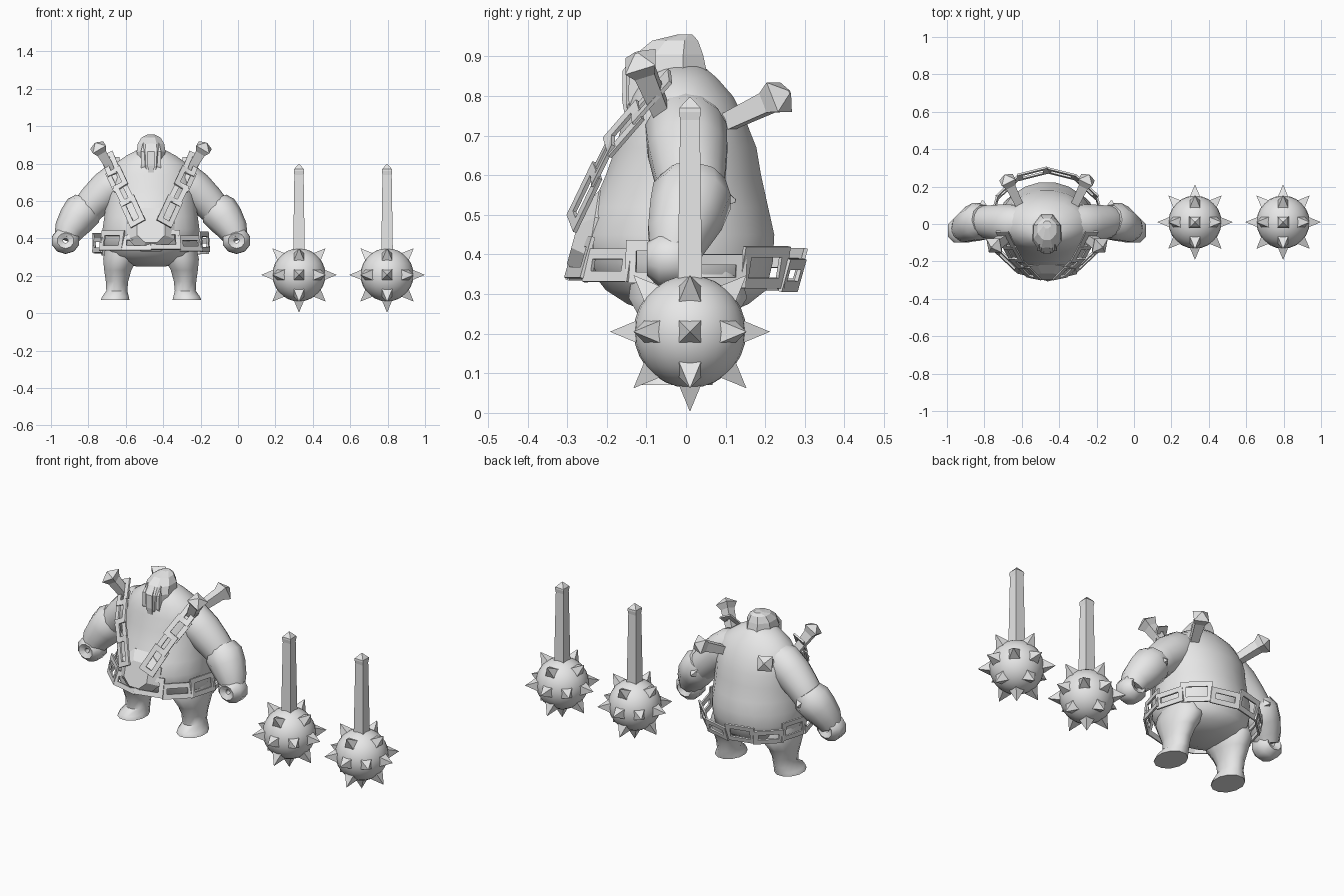
import bpy, bmesh, math
from mathutils import Vector, Matrix

if "Cube" in bpy.data.objects:
    bpy.data.objects.remove(bpy.data.objects["Cube"])

CX = -0.465  # centre of the figure
V = Vector
grey = bpy.data.materials.new("plain_grey")
grey.diffuse_color = (0.8, 0.8, 0.8, 1)
grey.use_nodes = True
grey.node_tree.nodes["Principled BSDF"].inputs["Base Color"].default_value = grey.diffuse_color


def finish(name, bm, smooth=None):
    bmesh.ops.recalc_face_normals(bm, faces=bm.faces)
    me = bpy.data.meshes.new(name)
    bm.to_mesh(me)
    bm.free()
    me.materials.append(grey)
    if smooth:
        me.shade_smooth()
        me.set_sharp_from_angle(angle=math.radians(smooth))
    ob = bpy.data.objects.new(name, me)
    bpy.context.collection.objects.link(ob)
    return ob


def skin(bm, rings):
    """Bridge a list of equal-length rings and cap both ends."""
    vr = [[bm.verts.new(p) for p in r] for r in rings]
    n = len(vr[0])
    for a, b in zip(vr, vr[1:]):
        for i in range(n):
            j = (i + 1) % n
            bm.faces.new((a[i], a[j], b[j], b[i]))
    bm.faces.new(vr[0])
    bm.faces.new(vr[-1])


def stack(name, rows, sides, smooth=None, x=CX):
    """Horizontal ellipses: (z, centre x, half width, front y, back y)."""
    bm = bmesh.new()
    rings = []
    for z, cx, hx, yf, yb in rows:
        ring = []
        for i in range(sides):
            a = 2 * math.pi * (i + 0.5) / sides
            ring.append(V((x + cx + hx * math.cos(a),
                           (yf + yb) / 2 + (yb - yf) / 2 * math.sin(a), z)))
        rings.append(ring)
    skin(bm, rings)
    return finish(name, bm, smooth)


def tube(name, pts, radii, sides, smooth=None, phase=0.0):
    """Round or polygonal section swept along a path."""
    bm = bmesh.new()
    pts = [V(p) for p in pts]
    rings = []
    for i, p in enumerate(pts):
        d = (pts[min(i + 1, len(pts) - 1)] - pts[max(i - 1, 0)]).normalized()
        ref = V((0, 1, 0)) if abs(d.y) < 0.7 else V((0, 0, 1))
        u = d.cross(ref).normalized()
        w = d.cross(u)
        angles = [phase + 2 * math.pi * k / sides for k in range(sides)]
        rings.append([p + (u * math.cos(a) + w * math.sin(a)) * radii[i] for a in angles])
    skin(bm, rings)
    return finish(name, bm, smooth)


def frame(bm, c, u, n, length, height, bar=0.027, thick=0.01):
    """Flat rectangular chain link with an open centre."""
    u = u.normalized()
    n = (n - u * n.dot(u)).normalized()
    v = n.cross(u)
    loops = []
    for d, inset in ((-1, 0), (1, 0), (1, bar), (-1, bar)):
        L, H = length / 2 - inset, height / 2 - inset
        loops.append([bm.verts.new(c + u * a * L + v * b * H + n * d * thick / 2)
                      for a, b in ((-1, -1), (1, -1), (1, 1), (-1, 1))])
    for k in range(4):
        A, B = loops[k], loops[(k + 1) % 4]
        for i in range(4):
            j = (i + 1) % 4
            bm.faces.new((A[i], A[j], B[j], B[i]))


# Big rounded torso
stack("torso", [
    (0.25, 0, 0.08, -0.08, 0.10), (0.275, 0, 0.18, -0.15, 0.16),
    (0.31, 0, 0.24, -0.205, 0.205), (0.38, 0, 0.26, -0.26, 0.222),
    (0.45, 0, 0.262, -0.268, 0.226), (0.52, 0, 0.252, -0.24, 0.21),
    (0.60, 0, 0.243, -0.205, 0.192), (0.67, 0, 0.24, -0.18, 0.18),
    (0.74, 0, 0.232, -0.16, 0.152), (0.80, 0, 0.195, -0.14, 0.12),
    (0.845, 0, 0.13, -0.115, 0.08), (0.875, 0, 0.07, -0.09, 0.045)], 20, 60)

# Faceted head and ribbed mask
stack("head", [
    (0.735, 0, 0.04, -0.15, 0.02), (0.78, 0, 0.072, -0.16, 0.07),
    (0.865, 0, 0.083, -0.16, 0.06), (0.905, 0, 0.077, -0.135, 0.05),
    (0.94, 0, 0.055, -0.09, 0.035), (0.955, 0, 0.022, -0.025, 0.018)], 8)
for k in (-1, 0, 1):
    x, back = CX + k * 0.036, 0.016 * abs(k)
    tube("mask_plate", [(x, -0.138 + back, 0.74 + back), (x, -0.143 + back, 0.79),
                        (x, -0.142 + back, 0.86), (x - k * 0.006, -0.115 + back, 0.90)],
         [0.02, 0.026, 0.026, 0.02], 4, phase=math.pi / 4)

for s in (-1, 1):
    # Thick legs with broad feet
    stack("leg", [
        (0.07, s * 0.192, 0.08, -0.13, 0.07), (0.09, s * 0.19, 0.073, -0.125, 0.075),
        (0.12, s * 0.183, 0.058, -0.08, 0.08), (0.17, s * 0.182, 0.062, -0.085, 0.09),
        (0.23, s * 0.178, 0.075, -0.115, 0.12), (0.29, s * 0.165, 0.094, -0.15, 0.16),
        (0.36, s * 0.155, 0.09, -0.14, 0.14)], 12, 50)

    # Arms: sloping upper arm, flared forearm, fist with a grip hole
    P = lambda x, y, z: (CX + s * x, y, z)
    tube("upper_arm", [P(0.09, 0, 0.755), P(0.165, 0, 0.71), P(0.235, 0.005, 0.66),
                       P(0.30, 0.01, 0.60), P(0.35, 0.015, 0.545), P(0.38, 0.01, 0.50)],
         [0.075, 0.105, 0.102, 0.092, 0.083, 0.07], 14, 60)
    tube("forearm", [P(0.335, 0.02, 0.585), P(0.362, 0.015, 0.548),
                     P(0.40, 0.0, 0.50), P(0.437, -0.02, 0.445), P(0.455, -0.03, 0.40)],
         [0.083, 0.104, 0.098, 0.082, 0.065], 10, 50)
    tube("elbow_point", [P(0.34, 0.06, 0.55), P(0.345, 0.125, 0.535)],
         [0.055, 0.006], 4, phase=math.pi / 4)
    bm = bmesh.new()
    c = V(P(0.457, -0.038, 0.388))
    loops = []
    for y, r in ((-0.045, 0.014), (-0.06, 0.045), (-0.03, 0.075),
                 (0.035, 0.077), (0.065, 0.045), (0.05, 0.014)):
        loops.append([bm.verts.new(c + V((r * math.cos(a), y, r * 0.93 * math.sin(a))))
                      for a in [2 * math.pi * (k + 0.5) / 10 for k in range(10)]])
    for A, B in zip(loops, loops[1:] + loops[:1]):
        for i in range(10):
            j = (i + 1) % 10
            bm.faces.new((A[i], A[j], B[j], B[i]))
    finish("fist", bm, 50)

    # Bolts driven into the shoulders and back
    for base, tip in ((P(0.205, -0.06, 0.755), P(0.297, -0.125, 0.91)),
                      (P(0.14, 0.085, 0.725), P(0.225, 0.262, 0.81))):
        a, b = V(base), V(tip)
        tube("bolt", [a, a.lerp(b, 0.68), a.lerp(b, 0.85), b],
             [0.029, 0.037, 0.057, 0.006], 4, phase=math.pi / 4)

    # Shoulder chain running down to the buckle
    path = [V(P(*p)) for p in ((0.235, -0.05, 0.84), (0.20, -0.125, 0.755),
                               (0.165, -0.19, 0.68), (0.125, -0.23, 0.60),
                               (0.075, -0.283, 0.49))]
    bm = bmesh.new()
    for k, (a, b) in enumerate(zip(path, path[1:])):
        n = V((s * 0.35, -1, 0.45 + 0.2 * (-1) ** k))
        frame(bm, (a + b) / 2, b - a, n, (b - a).length + 0.03, 0.09 if k % 2 else 0.075)
    finish("shoulder_chain", bm)

# Belt chain: leans outward low at the front and high at the back
bm = bmesh.new()
N = 12
for k in range(N):
    a = 2 * math.pi * (k + 0.5) / N
    ca, sa = math.cos(a), math.sin(a)
    c = V((CX + 0.295 * ca, 0.278 * sa, 0.37 - 0.015 * sa + (0.008 if k % 2 else -0.008)))
    u = V((-0.295 * sa, 0.278 * ca, 0))
    frame(bm, c, u, V((ca, sa, -0.3 * sa)), 0.165, 0.108 if k % 2 else 0.085)
finish("belt_chain", bm)

# Faceted belly buckle
bm = bmesh.new()
rings = []
for y, r in ((-0.20, 0.13), (-0.238, 0.137), (-0.282, 0.08)):
    rings.append([V((CX + r * math.cos(a), y + 0.02 * math.sin(a), 0.445 + 0.92 * r * math.sin(a)))
                  for a in [2 * math.pi * (k + 0.5) / 8 for k in range(8)]])
skin(bm, rings)
finish("belly_buckle", bm)

# Two spiked maces standing upright
for mx in (0.326, 0.797):
    c = V((mx, 0.01, 0.205))
    bm = bmesh.new()
    bmesh.ops.create_uvsphere(bm, u_segments=24, v_segments=14, radius=0.142,
                              matrix=Matrix.Translation(c))
    finish("mace_ball", bm, 40)
    tube("mace_handle", [c + V((0, 0, h)) for h in (0.11, 0.535, 0.555, 0.565, 0.592)],
         [0.044, 0.035, 0.039, 0.038, 0.003], 4, phase=math.pi / 4)
    bm = bmesh.new()
    for i in (-1, 0, 1):
        for j in (-1, 0, 1):
            for k in (-1, 0, 1):
                d = V((i, j, k))
                if abs(i) + abs(j) + abs(k) not in (1, 2) or (i, j, k) == (0, 0, 1):
                    continue
                d.normalize()
                u = d.cross(V((0, 0, 1)) if i or j else V((0, 1, 0))).normalized()
                w = d.cross(u)
                base = [bm.verts.new(c + d * 0.13 + u * p * 0.03 + w * q * 0.03)
                        for p, q in ((-1, -1), (1, -1), (1, 1), (-1, 1))]
                tip = bm.verts.new(c + d * 0.202)
                bm.faces.new(base)
                for m in range(4):
                    bm.faces.new((base[m], base[(m + 1) % 4], tip))
    finish("mace_spikes", bm)
